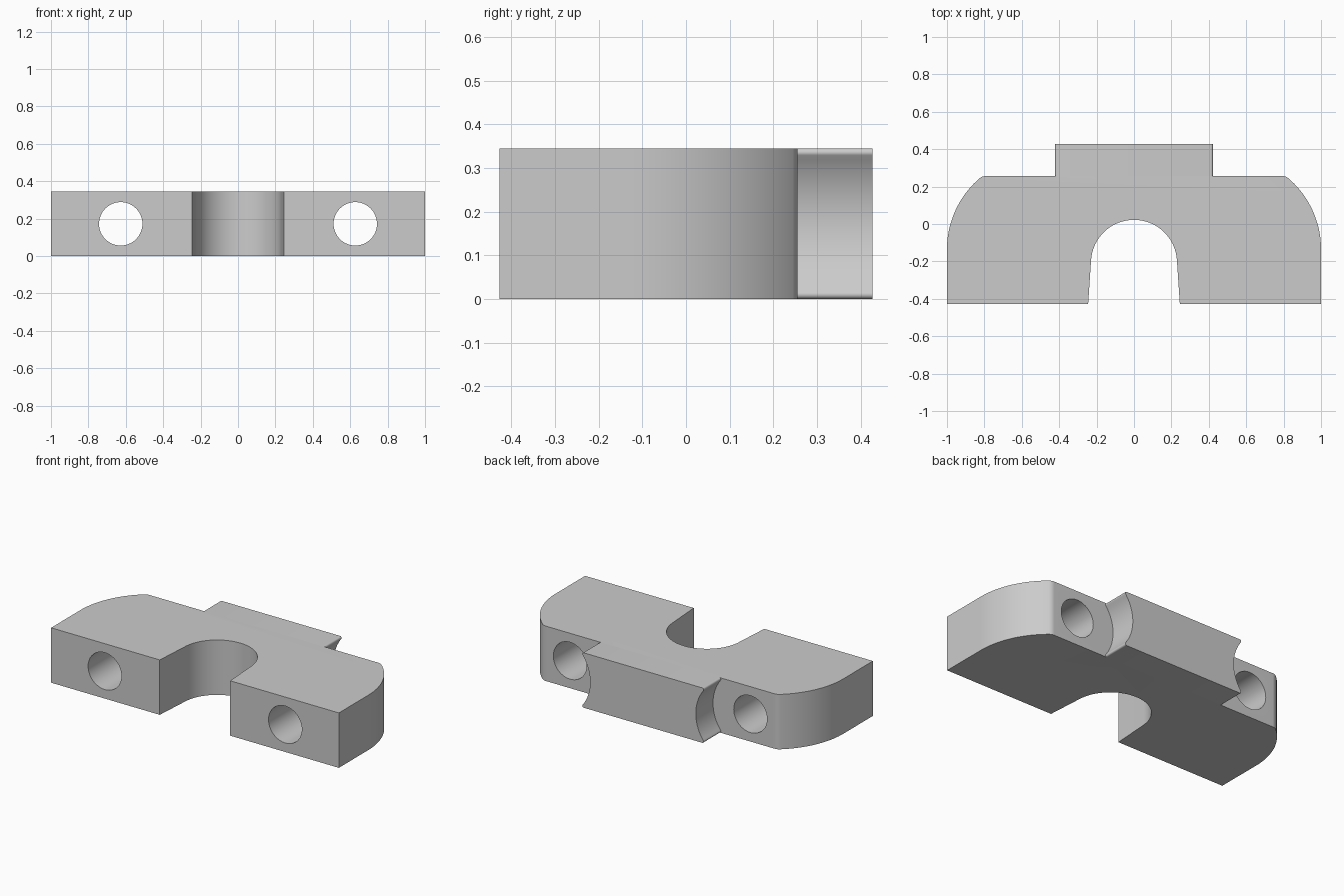
import bpy, bmesh
from math import sin, cos, pi, radians, sqrt, asin, atan2

cube = bpy.data.objects.get("Cube")
if cube:
    bpy.data.objects.remove(cube, do_unlink=True)

H = 0.345            # thickness
FRONT, SHOULDER, BACK = -0.427, 0.256, 0.427
HOLE_X, HOLE_Z, HOLE_R = 0.627, H / 2, 0.116

grey = bpy.data.materials.new("plain grey")
grey.use_nodes = True
grey.diffuse_color = (0.6, 0.6, 0.6, 1)
grey.node_tree.nodes["Principled BSDF"].inputs["Base Color"].default_value = (0.6, 0.6, 0.6, 1)


def arc(cx, cy, r, a0, a1, n):
    return [(cx + r * cos(a0 + (a1 - a0) * i / n), cy + r * sin(a0 + (a1 - a0) * i / n))
            for i in range(n + 1)]


def mirrored(half):
    """Close a right-hand half profile with its mirror image."""
    return half + [(-x, y) for x, y in reversed(half) if abs(x) > 1e-5]


def prism(name, profile, start, end, axis):
    """Extrude a 2D profile along z (xy profile) or y (xz profile)."""
    place = (lambda p, d: (p[0], p[1], d)) if axis == "z" else (lambda p, d: (p[0], d, p[1]))
    bm = bmesh.new()
    low = [bm.verts.new(place(p, start)) for p in profile]
    high = [bm.verts.new(place(p, end)) for p in profile]
    bm.faces.new(low)
    bm.faces.new(high)
    n = len(profile)
    for i in range(n):
        j = (i + 1) % n
        bm.faces.new((low[i], low[j], high[j], high[i]))
    bmesh.ops.recalc_face_normals(bm, faces=bm.faces)
    mesh = bpy.data.meshes.new(name)
    bm.to_mesh(mesh)
    bm.free()
    mesh.materials.append(grey)
    ob = bpy.data.objects.new(name, mesh)
    bpy.context.collection.objects.link(ob)
    return ob


def combine(target, other, operation):
    """Apply a boolean and remove the helper."""
    mod = target.modifiers.new(operation, "BOOLEAN")
    mod.operation, mod.solver, mod.object = operation, "EXACT", other
    graph = bpy.context.evaluated_depsgraph_get()
    mesh = bpy.data.meshes.new_from_object(target.evaluated_get(graph))
    target.modifiers.clear()
    target.data = mesh
    bpy.data.objects.remove(other, do_unlink=True)


# Body outline: rounded slot in front, swept outer corners
slot_r, slot_y, lean = 0.23, -0.208, radians(4)
big_r, big_y, small_r = 0.5, -0.135, 0.05
dy = SHOULDER - small_r - big_y
dx = sqrt((big_r - small_r) ** 2 - dy ** 2)
turn = atan2(dy, dx)
half = arc(0, slot_y, slot_r, pi / 2, lean, 24)
half += [(0.245, FRONT), (1, FRONT)]
half += arc(1 - big_r, big_y, big_r, 0, turn, 20)
half += arc(1 - big_r + dx, SHOULDER - small_r, small_r, turn, pi / 2, 8)[1:]
body = prism("clamp_block", mirrored(half), 0, H, "z")

# Rear tab: sides hollowed around the bolt axes, with softened lips
hollow_r, lip_r = 0.26, 0.01
rise = H / 2 - lip_r
reach = sqrt((hollow_r + lip_r) ** 2 - rise ** 2)
a = asin(rise / (hollow_r + lip_r))
lip_x = HOLE_X - reach
side = arc(lip_x, lip_r, lip_r, -pi / 2, a, 8)
side += arc(HOLE_X, HOLE_Z, hollow_r, pi + a, pi - a, 28)[1:-1]
side += arc(lip_x, H - lip_r, lip_r, -a, pi / 2, 8)
tab = prism("rear_tab", mirrored(side), 0.12, BACK, "y")
combine(body, tab, "UNION")

# Bolt holes
for s in (-1, 1):
    hole = prism("bolt_hole", arc(s * HOLE_X, HOLE_Z, HOLE_R, 0, 2 * pi, 48)[:-1], -0.6, 0.6, "y")
    combine(body, hole, "DIFFERENCE")

# Tidy flat faces
bm = bmesh.new()
bm.from_mesh(body.data)
bmesh.ops.remove_doubles(bm, verts=bm.verts, dist=1e-5)
bmesh.ops.dissolve_limit(bm, angle_limit=radians(0.3), verts=bm.verts, edges=bm.edges)
bm.to_mesh(body.data)
bm.free()

bpy.ops.object.select_all(action="DESELECT")
body.select_set(True)
bpy.context.view_layer.objects.active = body
bpy.ops.object.shade_smooth_by_angle(angle=radians(30))
